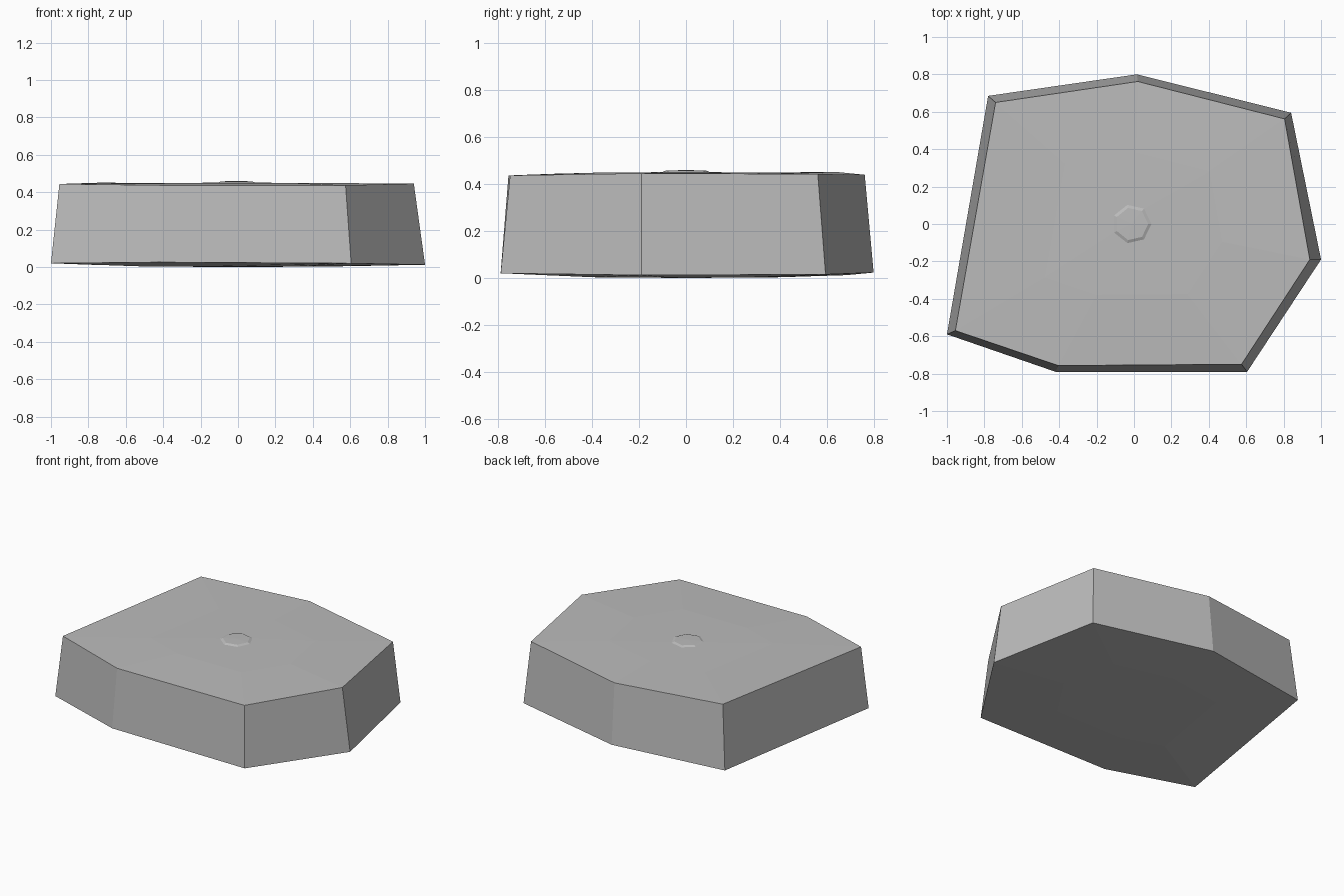
import bpy, bmesh, math

if "Cube" in bpy.data.objects:
    bpy.data.objects.remove(bpy.data.objects["Cube"])

# Seven-sided outline corners: x, y, z
BOTTOM = [(-1.0, -0.59, 0.02), (-0.42, -0.79, 0.026), (0.605, -0.79, 0.02),
          (1.0, -0.19, 0.012), (0.84, 0.595, 0.015), (0.015, 0.80, 0.023),
          (-0.78, 0.685, 0.012)]
TOP = [(-0.955, -0.57, 0.444), (-0.405, -0.757, 0.437), (0.575, -0.75, 0.437),
       (0.94, -0.19, 0.446), (0.805, 0.562, 0.443), (0.02, 0.762, 0.44),
       (-0.74, 0.65, 0.451)]
N = len(BOTTOM)


def scaled(ring, s, z):
    return [(x * s, y * s, z) for x, y, _ in ring]


def round_ring(r, z):
    return [(-0.012 + r * math.cos((i - 3) * math.tau / N),
             r * math.sin((i - 3) * math.tau / N), z) for i in range(N)]


# Rings from underside centre, up the walls, to the small raised boss
rings = [scaled(BOTTOM, 0.5, 0.003), BOTTOM, TOP, scaled(TOP, 0.5, 0.449),
         round_ring(0.105, 0.451), round_ring(0.088, 0.458)]

bm = bmesh.new()
loops = [[bm.verts.new(p) for p in ring] for ring in rings]
low = bm.verts.new((0, 0, 0))
high = bm.verts.new((-0.012, 0, 0.46))
for a, b in zip(loops, loops[1:]):
    for i in range(N):
        j = (i + 1) % N
        bm.faces.new((a[i], a[j], b[j], b[i]))
for i in range(N):
    j = (i + 1) % N
    bm.faces.new((low, loops[0][j], loops[0][i]))
    bm.faces.new((loops[-1][i], loops[-1][j], high))
bmesh.ops.recalc_face_normals(bm, faces=bm.faces[:])

mesh = bpy.data.meshes.new("stone_slab")
bm.to_mesh(mesh)
bm.free()
slab = bpy.data.objects.new("stone_slab", mesh)
bpy.context.collection.objects.link(slab)

# Plain grey stone
grey = bpy.data.materials.new("stone grey")
grey.diffuse_color = (0.5, 0.5, 0.5, 1)
grey.use_nodes = True
grey.node_tree.nodes["Principled BSDF"].inputs["Base Color"].default_value = grey.diffuse_color
mesh.materials.append(grey)
